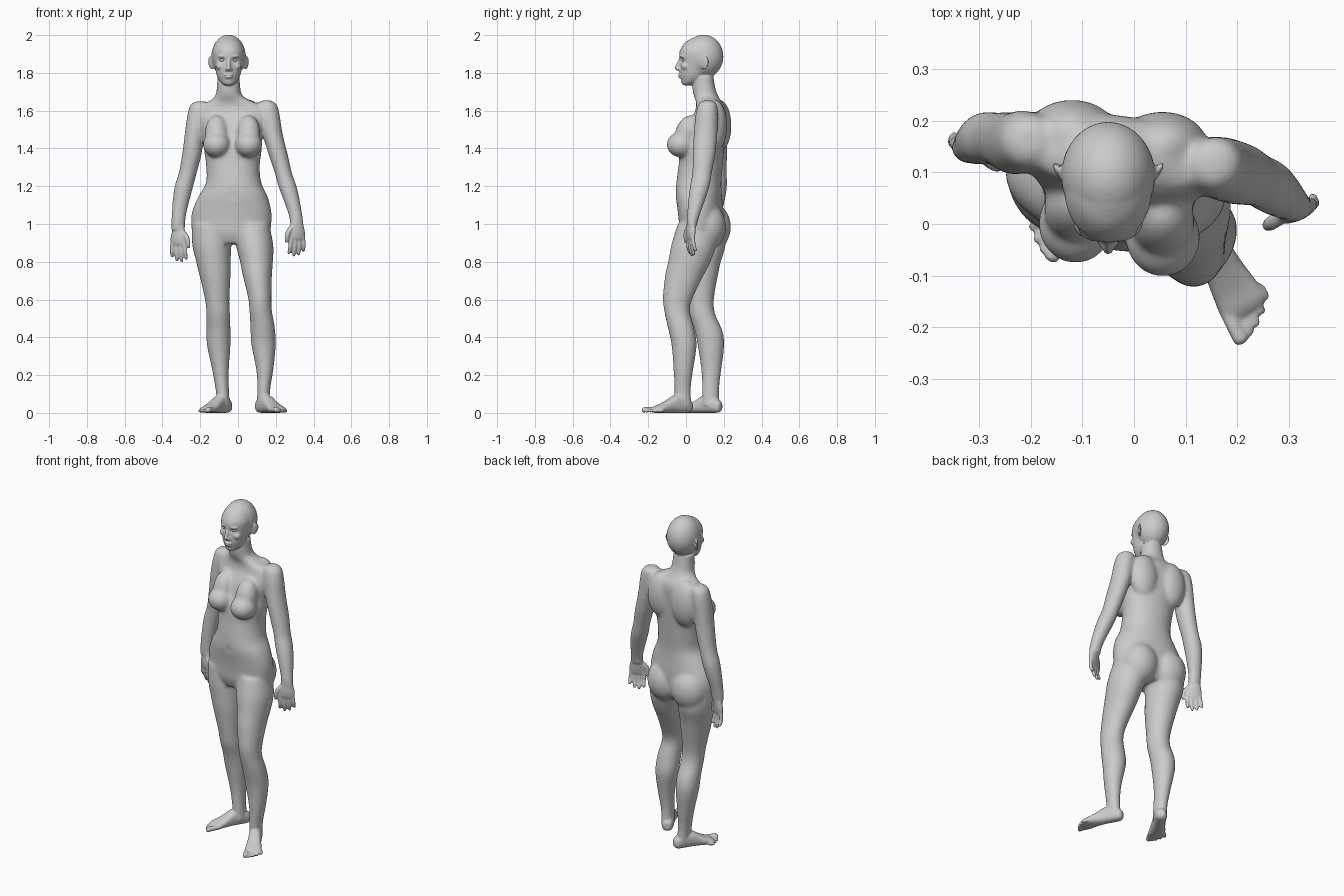
import bpy, bmesh, math
from mathutils import Matrix, Vector

bm = bmesh.new()


def spline(rings, steps=4):
    """Catmull-Rom interpolation through a list of number tuples."""
    pts = [Vector(r) for r in rings]
    out = []
    for i in range(len(pts) - 1):
        a, b, c, d = pts[max(i - 1, 0)], pts[i], pts[i + 1], pts[min(i + 2, len(pts) - 1)]
        for s in range(steps):
            t = s / steps
            out.append(0.5 * (2 * b + (c - a) * t + (2 * a - 5 * b + 4 * c - d) * t * t
                              + (3 * b - a - 3 * c + d) * t ** 3))
    return out + [pts[-1]]


def loft(rings, yaw=0, mat=Matrix(), n=28, power=2.0):
    """Closed tube through elliptical rings (x, y, z, rx, ry)."""
    loops = []
    for x, y, z, rx, ry in spline(rings):
        loop = []
        for k in range(n):
            a = 2 * math.pi * k / n
            c, s = math.cos(a), math.sin(a)
            u = rx * math.copysign(abs(c) ** (2 / power), c)
            v = ry * math.copysign(abs(s) ** (2 / power), s)
            p = Vector((x + u * math.cos(yaw) - v * math.sin(yaw),
                        y + u * math.sin(yaw) + v * math.cos(yaw), z))
            loop.append(bm.verts.new(mat @ p))
        loops.append(loop)
    faces = [bm.faces.new(loops[0]), bm.faces.new(loops[-1][::-1])]
    for a, b in zip(loops, loops[1:]):
        for k in range(n):
            j = (k + 1) % n
            faces.append(bm.faces.new((a[k], b[k], b[j], a[j])))
    bmesh.ops.recalc_face_normals(bm, faces=faces)


def ball(center, radii, rot=(0, 0, 0)):
    m = Matrix.Translation(center)
    for ang, ax in zip(rot, 'XYZ'):
        m = m @ Matrix.Rotation(math.radians(ang), 4, ax)
    bmesh.ops.create_uvsphere(bm, u_segments=32, v_segments=20, radius=1,
                              matrix=m @ Matrix.Diagonal((*radii, 1)))


# Trunk and neck, slightly turned
loft([(-.05, .09, 1.78, .058, .055), (-.05, .095, 1.72, .062, .06), (-.048, .105, 1.68, .072, .064),
      (-.04, .12, 1.65, .115, .066), (-.035, .13, 1.625, .175, .072), (-.033, .13, 1.59, .195, .08),
      (-.03, .112, 1.53, .175, .095), (-.03, .1, 1.46, .158, .105), (-.027, .085, 1.39, .153, .115),
      (-.027, .078, 1.31, .142, .116), (-.023, .068, 1.22, .146, .118), (-.026, .068, 1.15, .182, .12),
      (-.032, .076, 1.08, .208, .118), (-.035, .08, 1.02, .214, .115), (-.035, .08, .95, .2, .11),
      (-.03, .075, .895, .12, .085)], math.radians(-8), n=48, power=2.15)

# Breasts, shoulder blades and buttocks
for x, y in ((-.113, .0), (.056, -.026)):
    ball((x, y, 1.42), (.073, .077, .068))
    ball((x, y + .028, 1.48), (.062, .06, .1), (-18, 0, 0))
for x, y in ((-.12, .175), (.055, .152)):
    ball((x, y, 1.52), (.088, .066, .14))
for x, y in ((-.125, .138), (.055, .112)):
    ball((x, y, .985), (.108, .1, .125))

# Arms
loft([(.15, .115, 1.655, .025, .025), (.155, .115, 1.635, .05, .05), (.163, .11, 1.58, .058, .06),
      (.177, .105, 1.5, .056, .063), (.195, .1, 1.43, .053, .063), (.215, .095, 1.36, .051, .06),
      (.24, .085, 1.27, .046, .053), (.262, .073, 1.2, .049, .053), (.286, .055, 1.12, .043, .045),
      (.306, .038, 1.04, .036, .033), (.312, .032, .99, .035, .024)])
loft([(-.2, .16, 1.65, .025, .025), (-.203, .16, 1.63, .05, .05), (-.213, .16, 1.58, .055, .06),
      (-.227, .157, 1.5, .053, .062), (-.236, .157, 1.43, .052, .061), (-.246, .16, 1.36, .052, .058),
      (-.266, .165, 1.27, .048, .052), (-.286, .166, 1.2, .05, .052), (-.302, .16, 1.12, .045, .045),
      (-.314, .15, 1.04, .038, .034), (-.317, .145, .97, .035, .025)])


def hand(x, y, z, side, yaw):
    """Palm, four fingers and thumb hanging below the wrist; thumb points inward."""
    m = Matrix.Translation((x, y, z)) @ Matrix.Rotation(math.radians(yaw), 4, 'Z')
    loft([(0, 0, .02, .03, .024), (0, 0, -.02, .036, .022), (0, -.003, -.06, .045, .02),
          (0, -.004, -.09, .043, .015), (0, -.004, -.1, .036, .01)], mat=m)
    for i, length in enumerate((.075, .088, .083, .062)):
        u = side * (-.034 + .0225 * i)
        loft([(u, -.004, -.08, .011, .011), (u * 1.15, -.002, -.1 - length * .4, .0105, .011),
              (u * 1.2, .008, -.1 - length * .85, .0095, .01), (u * 1.2, .01, -.1 - length, .005, .005)],
             mat=m, n=12)
    loft([(-.022 * side, 0, -.02, .014, .014), (-.048 * side, -.006, -.05, .015, .015),
          (-.06 * side, -.008, -.085, .012, .012), (-.063 * side, -.006, -.115, .007, .007)], mat=m, n=12)


hand(.312, .028, 1.015, 1, 22)
hand(-.315, .145, .985, -1, -25)

# Legs
loft([(.075, .05, 1.0, .09, .095), (.088, .04, .89, .099, .118), (.098, .018, .8, .087, .113),
      (.102, -.008, .73, .078, .103), (.115, -.043, .61, .062, .08), (.12, -.048, .54, .06, .068),
      (.13, -.028, .456, .065, .07), (.135, -.01, .36, .065, .067), (.142, -.014, .23, .046, .053),
      (.136, -.018, .12, .034, .043), (.133, -.015, .04, .034, .044)])
loft([(-.14, .095, 1.0, .105, .108), (-.139, .095, .89, .103, .115), (-.13, .085, .8, .092, .1),
      (-.122, .08, .73, .083, .09), (-.11, .078, .6, .065, .07), (-.105, .088, .52, .063, .068),
      (-.103, .118, .44, .064, .074), (-.102, .132, .36, .063, .071), (-.093, .134, .23, .045, .054),
      (-.083, .13, .12, .035, .045), (-.076, .132, .04, .034, .046)])


def foot(x, y, turn, inner):
    """Foot lofted from heel to toes; inner is the side of the big toe."""
    a = math.radians(turn)
    f, up = Vector((math.sin(a), -math.cos(a), 0)), Vector((0, 0, 1))
    m = Matrix.Translation((x, y, 0)) @ Matrix((up.cross(f), up, f)).transposed().to_4x4()
    loft([(0, .035, -.012, .016, .02), (0, .036, .005, .03, .034), (0, .046, .04, .035, .046),
          (0, .047, .09, .036, .047), (0, .036, .13, .039, .036), (0, .025, .17, .045, .025),
          (0, .018, .205, .046, .018), (0, .014, .22, .036, .012)], mat=m, power=2.4)
    for i in range(5):
        u, r, end = inner * (.033 - .0185 * i), .0145 if i == 0 else .0095, .268 - .003 * i - .0025 * i * i
        loft([(u, r + .004, .18, r, r), (u * 1.1, r + .003, end - .025, r, r),
              (u * 1.1, r + .001, end - .006, r, r), (u * 1.1, r, end, r * .5, r * .5)], mat=m, n=14)


foot(.113, .02, 29, -1)
foot(-.053, .175, -32, 1)

# Head: skull, face and jaw
ball((-.05, .093, 1.887), (.091, .105, .115))
loft([(-.05, .006, 1.734, .02, .018), (-.05, .016, 1.745, .036, .038), (-.05, .032, 1.765, .052, .058),
      (-.05, .04, 1.79, .063, .072), (-.05, .045, 1.82, .07, .078), (-.05, .055, 1.85, .077, .088),
      (-.05, .063, 1.885, .083, .099), (-.05, .068, 1.92, .083, .1), (-.05, .075, 1.96, .065, .08),
      (-.05, .08, 1.985, .035, .045)], n=40)
# Nose, lips and chin
loft([(-.05, -.03, 1.875, .007, .008), (-.05, -.038, 1.85, .009, .012), (-.05, -.044, 1.83, .011, .015),
      (-.05, -.043, 1.819, .012, .016), (-.05, -.034, 1.811, .009, .011)], n=16)
ball((-.05, -.031, 1.789), (.024, .012, .006))
ball((-.05, -.03, 1.777), (.02, .012, .006))
ball((-.05, -.007, 1.748), (.02, .016, .014))
# Nostrils, brows, cheeks and ears
for s in (-1, 1):
    ball((-.05 + .013 * s, -.033, 1.819), (.009, .012, .009))
    ball((-.05 + .032 * s, -.018, 1.888), (.026, .016, .008), (0, 0, 18 * s))
    ball((-.05 + .045 * s, 0, 1.835), (.022, .025, .02))
    ball((-.05 + .094 * s, .1, 1.852), (.007, .023, .036), (-12, 10 * s, -30 * s))

# Fuse the parts into one skin
raw = bpy.data.meshes.new("body_parts")
bm.to_mesh(raw)
bm.free()
body = bpy.data.objects.new("body", raw)
bpy.context.collection.objects.link(body)
mod = body.modifiers.new("fuse", 'REMESH')
mod.mode = 'VOXEL'
mod.voxel_size = .0055
body.data = bpy.data.meshes.new_from_object(body.evaluated_get(bpy.context.evaluated_depsgraph_get()))
body.modifiers.clear()

# Eye sockets, mouth line and navel pressed into the skin
for v in body.data.vertices:
    x, y, z = v.co
    if y < .03 and z > 1.72:
        for ex in (-.083, -.017):
            v.co.y += .013 * math.exp(-((x - ex) / .017) ** 2 - ((z - 1.868) / .011) ** 2)
        v.co.y += .005 * math.exp(-((x + .05) / .02) ** 2 - ((z - 1.783) / .003) ** 2)
    elif y < .03 and z > 1.1:
        v.co.y += .012 * math.exp(-((x + .03) ** 2 + (z - 1.15) ** 2) / .01 ** 2)

# Blend trunk and limbs softly, keep hands, feet and face crisp
soft = body.vertex_groups.new(name="soft")
for v in body.data.vertices:
    x, y, z = v.co
    w = min(1, max(0, (z - .1) / .08)) * min(1, max(0, (1.72 - z) / .05))
    if abs(x + .01) > .225:
        w *= min(1, max(0, (z - 1.0) / .08))
    if w > 0:
        soft.add([v.index], w, 'REPLACE')
for name, group, count in (("blend", "soft", 45), ("polish", "", 4)):
    mod = body.modifiers.new(name, 'SMOOTH')
    mod.factor, mod.iterations, mod.vertex_group = .5, count, group
body.data.polygons.foreach_set("use_smooth", [True] * len(body.data.polygons))

# Eyeballs
for side, x in (("right", -.082), ("left", -.018)):
    bpy.ops.mesh.primitive_uv_sphere_add(segments=24, ring_count=16, radius=1, location=(x, -.008, 1.867))
    eye = bpy.context.object
    eye.name = side + "_eye"
    eye.scale = (.014, .013, .009)
    bpy.ops.object.shade_smooth()
